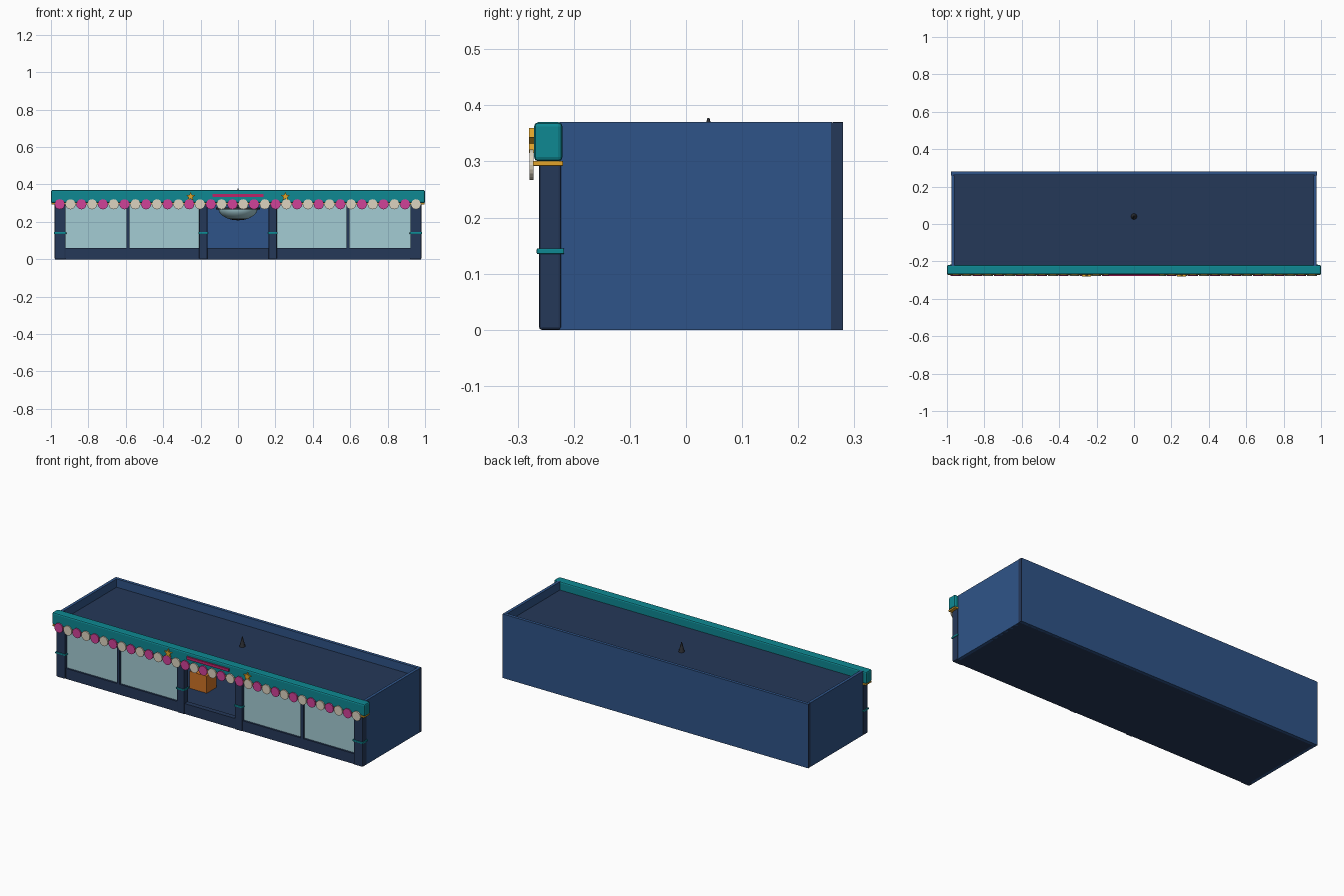
import bpy, bmesh, math

if "Cube" in bpy.data.objects:
    bpy.data.objects.remove(bpy.data.objects["Cube"])


def material(name, r, g, b):
    lin = [((c / 255 + 0.055) / 1.055) ** 2.4 if c > 10 else c / 255 / 12.92 for c in (r, g, b)]
    m = bpy.data.materials.new(name)
    m.diffuse_color = (*lin, 1)
    m.use_nodes = True
    m.node_tree.nodes["Principled BSDF"].inputs["Base Color"].default_value = m.diffuse_color
    return m


TEAL = material("teal", 14, 136, 146)
NAVY = material("navy", 37, 56, 89)
BLUE = material("wall blue", 47, 84, 136)
GLASS = material("pale glass", 164, 204, 212)
PINK = material("pink", 208, 66, 152)
CREAM = material("cream", 220, 211, 192)
GOLD = material("gold", 226, 164, 42)
ORANGE = material("orange wood", 205, 115, 38)
DARK = material("dark metal", 45, 47, 52)
ROSE = material("deep rose", 190, 35, 105)


def finish(name, bm, *mats):
    bmesh.ops.recalc_face_normals(bm, faces=bm.faces)
    me = bpy.data.meshes.new(name)
    bm.to_mesh(me)
    bm.free()
    for m in mats:
        me.materials.append(m)
    ob = bpy.data.objects.new(name, me)
    bpy.context.collection.objects.link(ob)
    return ob


def box(name, x, y, z, mat, bevel=0):
    """Box from (low, high) ranges on each axis."""
    bm = bmesh.new()
    bmesh.ops.create_cube(bm, size=1)
    for v in bm.verts:
        v.co = [a[0] + (c + 0.5) * (a[1] - a[0]) for c, a in zip(v.co, (x, y, z))]
    ob = finish(name, bm, mat)
    if bevel:
        mod = ob.modifiers.new("soft_edges", "BEVEL")
        mod.width, mod.segments = bevel, 2
    return ob


def plate(name, x, z, radii, y0, y1, mat):
    """Flat outline facing the front; radii are spaced evenly around the centre."""
    bm = bmesh.new()
    n = len(radii)
    loop = [bm.verts.new((x + r * math.sin(2 * math.pi * i / n), y0,
                          z + r * math.cos(2 * math.pi * i / n))) for i, r in enumerate(radii)]
    face = bm.faces.new(loop)
    ext = bmesh.ops.extrude_face_region(bm, geom=[face])
    for v in ext["geom"]:
        if isinstance(v, bmesh.types.BMVert):
            v.co.y = y1
    return finish(name, bm, mat)


def cone(name, loc, r1, r2, depth, mat):
    bm = bmesh.new()
    bmesh.ops.create_cone(bm, cap_ends=True, segments=16, radius1=r1, radius2=r2, depth=depth)
    bmesh.ops.translate(bm, verts=bm.verts, vec=loc)
    return finish(name, bm, mat)


# Shell: floor, recessed roof, walls rising into a parapet
box("floor", (-0.975, 0.975), (-0.24, 0.27), (0, 0.012), NAVY)
box("roof", (-0.965, 0.965), (-0.225, 0.265), (0.295, 0.322), NAVY)
box("back_wall", (-0.975, 0.975), (0.262, 0.28), (0, 0.37), BLUE)
for s, side in ((-1, "left"), (1, "right")):
    a, b = sorted((s * 0.96, s * 0.977))
    box(side + "_wall", (a, b), (-0.225, 0.26), (0, 0.37), BLUE)
    a, b = sorted((s * 0.965, s * 0.978))
    box(side + "_back_corner", (a, b), (0.258, 0.2795), (0, 0.3695), NAVY)

# Shop front: sill, posts with teal bands, glass and mullions
box("front_sill", (-0.97, 0.97), (-0.255, -0.225), (0, 0.06), NAVY)
for s, side in ((-1, "left"), (1, "right")):
    for part, lo, hi in (("outer", 0.922, 0.98), ("door", 0.163, 0.208)):
        a, b = sorted((s * lo, s * hi))
        box(f"{side}_{part}_post", (a, b), (-0.262, -0.222), (0, 0.3), NAVY, 0.005)
        box(f"{side}_{part}_band", (a - 0.004, b + 0.004), (-0.266, -0.217),
            (0.135, 0.145), TEAL, 0.002)
    a, b = sorted((s * 0.2, s * 0.93))
    box(side + "_window", (a, b), (-0.244, -0.238), (0.055, 0.298), GLASS)
    box(side + "_mullion", (s * 0.588 - 0.009, s * 0.588 + 0.009), (-0.255, -0.23),
        (0.055, 0.298), NAVY)

# Fascia with gold moulding
box("fascia", (-1, 1), (-0.271, -0.22), (0.3, 0.37), TEAL, 0.008)
box("gold_moulding", (-0.997, 0.997), (-0.273, -0.219), (0.292, 0.301), GOLD, 0.002)

# Row of alternating round bunting discs
for i in range(34):
    plate(f"bunting_disc_{i + 1}", -0.953 + i * 1.904 / 33, 0.294, [0.027] * 20,
          -0.279, -0.272, (PINK, CREAM)[i % 2])

# Stars and plain sign bar
for s, side in ((-1, "left"), (1, "right")):
    plate(side + "_star", s * 0.253, 0.335, [0.025, 0.011] * 5, -0.28, -0.27, GOLD)
box("sign_bar", (-0.135, 0.135), (-0.279, -0.27), (0.332, 0.348), ROSE)

# Pendant lamp: glass bowl with dark base, rim and rod
bm = bmesh.new()
bmesh.ops.create_uvsphere(bm, u_segments=32, v_segments=16, radius=1)
cut = bmesh.ops.bisect_plane(bm, geom=bm.verts[:] + bm.edges[:] + bm.faces[:],
                             plane_co=(0, 0, 0.01), plane_no=(0, 0, 1), clear_outer=True)
for v in bm.verts:
    v.co = (v.co.x * 0.105, 0.04 + v.co.y * 0.105, 0.272 + v.co.z * 0.064)
for f in bm.faces:
    f.smooth = True
    f.material_index = 1 if f.calc_center_median().z < 0.221 else 0
finish("lamp_bowl", bm, GLASS, DARK)
cone("lamp_rim", (0, 0.04, 0.272), 0.117, 0.117, 0.012, DARK)
cone("lamp_rod", (0, 0.04, 0.31), 0.006, 0.006, 0.07, DARK)
cone("roof_cap", (0, 0.04, 0.349), 0.016, 0.002, 0.056, DARK)

# Shop furniture
box("counter", (-0.31, -0.2), (0.0, 0.09), (0.012, 0.11), ORANGE)
for s, side in ((-1, "left"), (1, "right")):
    box(side + "_display_table", (s * 0.53 - 0.12, s * 0.53 + 0.12), (-0.13, -0.03),
        (0.005, 0.1), ORANGE)
    box(side + "_back_shelf", (s * 0.75 - 0.18, s * 0.75 + 0.18), (0.21, 0.262),
        (0.005, 0.2), ORANGE)
